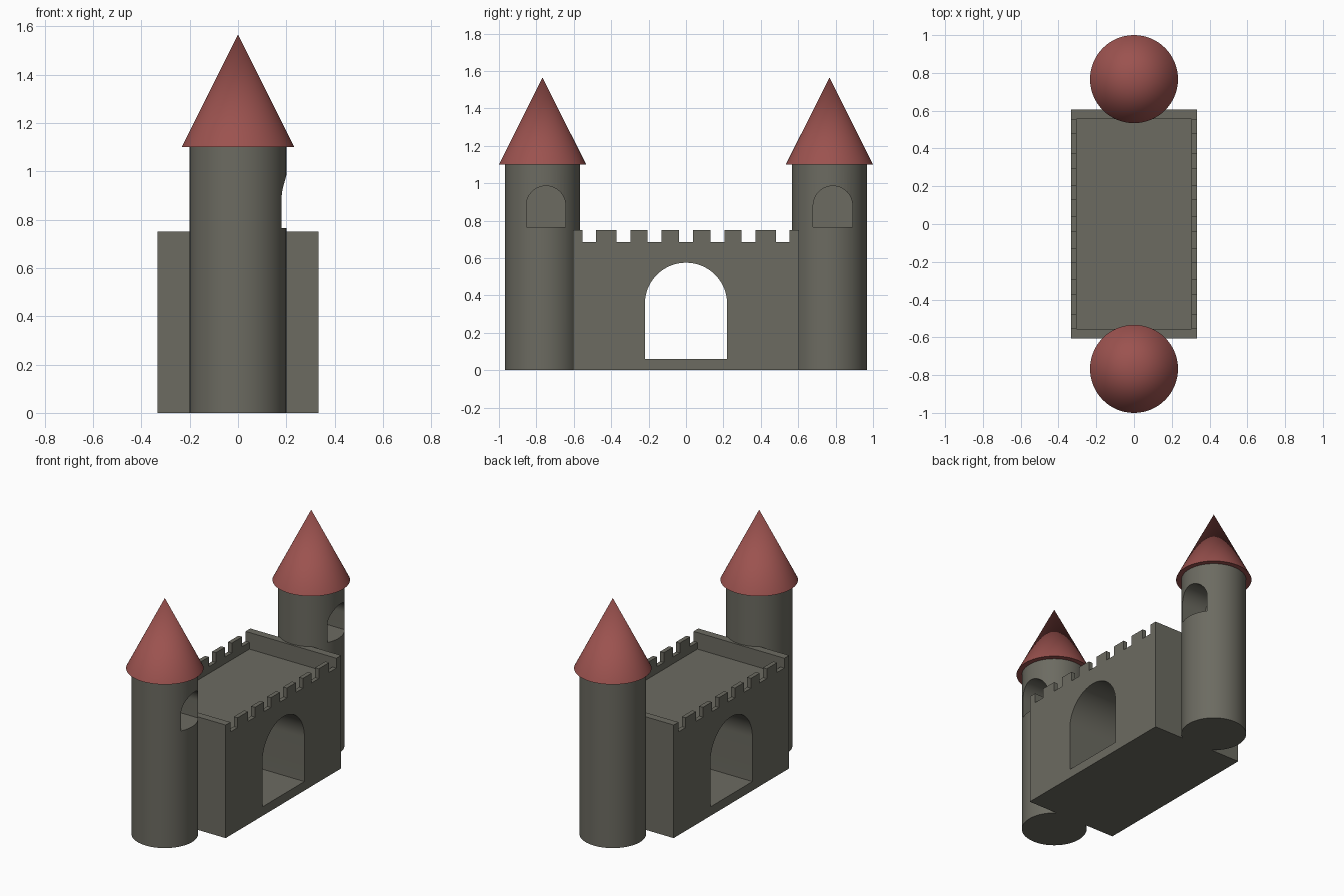
import bpy
import bmesh
from math import cos, sin, pi, radians
from mathutils import Matrix

cube = bpy.data.objects.get("Cube")
if cube:
    bpy.data.objects.remove(cube, do_unlink=True)


def make_material(name, rgb):
    mat = bpy.data.materials.new(name)
    mat.use_nodes = True
    mat.diffuse_color = (*rgb, 1)
    mat.node_tree.nodes["Principled BSDF"].inputs["Base Color"].default_value = (*rgb, 1)
    return mat


stone = make_material("grey_stone", (0.15, 0.147, 0.12))
tile = make_material("red_roof_tile", (0.33, 0.085, 0.078))


def make_object(name, bm, mat):
    bmesh.ops.recalc_face_normals(bm, faces=bm.faces)
    mesh = bpy.data.meshes.new(name)
    bm.to_mesh(mesh)
    bm.free()
    mesh.materials.append(mat)
    obj = bpy.data.objects.new(name, mesh)
    bpy.context.collection.objects.link(obj)
    return obj


def box(name, x, y, z, mat=stone):
    """Box from three (low, high) ranges."""
    bm = bmesh.new()
    bmesh.ops.create_cube(bm, size=1)
    for v in bm.verts:
        v.co = [r[0] if c < 0 else r[1] for c, r in zip(v.co, (x, y, z))]
    return make_object(name, bm, mat)


def cone(name, y, bottom_r, top_r, z, mat):
    """Round upright part, either a cylinder or a pointed cone."""
    bm = bmesh.new()
    bmesh.ops.create_cone(bm, cap_ends=True, segments=64, radius1=bottom_r, radius2=top_r,
                          depth=z[1] - z[0],
                          matrix=Matrix.Translation((0, y, (z[0] + z[1]) / 2)))
    bmesh.ops.remove_doubles(bm, verts=bm.verts, dist=1e-5)
    return make_object(name, bm, mat)


def arch(name, x, y, half, z_low, z_spring, steps=32):
    """Round-headed prism running along x."""
    outline = [(y + half, z_low)]
    outline += [(y + half * cos(pi * i / steps), z_spring + half * sin(pi * i / steps))
                for i in range(steps + 1)]
    outline.append((y - half, z_low))
    bm = bmesh.new()
    face = bm.faces.new([bm.verts.new((x[0], a, b)) for a, b in outline])
    new = bmesh.ops.extrude_face_region(bm, geom=[face])["geom"]
    for v in new:
        if isinstance(v, bmesh.types.BMVert):
            v.co.x = x[1]
    return make_object(name, bm, stone)


def cut(obj, cutter):
    """Subtract the cutter, then discard it."""
    cutter.hide_render = True
    mod = obj.modifiers.new("opening", "BOOLEAN")
    mod.operation = "DIFFERENCE"
    mod.solver = "EXACT"
    mod.object = cutter
    bpy.context.view_layer.objects.active = obj
    bpy.ops.object.modifier_apply(modifier=mod.name)
    bpy.data.objects.remove(cutter, do_unlink=True)


def smooth(obj):
    bpy.ops.object.select_all(action="DESELECT")
    obj.select_set(True)
    bpy.context.view_layer.objects.active = obj
    bpy.ops.object.shade_smooth_by_angle(angle=radians(30))


# Gatehouse block with sunken roof, crenels and through-gate
gatehouse = box("gatehouse", (-0.333, 0.333), (-0.605, 0.605), (0, 0.75))
cut(gatehouse, box("roof_recess", (-0.305, 0.305), (-0.555, 0.555), (0.64, 0.9)))
for centre in (0, 0.168, 0.334, 0.517):
    for y in {centre, -centre}:
        cut(gatehouse, box("crenel", (-0.4, 0.4), (y - 0.037, y + 0.037), (0.685, 0.9)))
cut(gatehouse, arch("gate_opening", (-0.5, 0.5), 0, 0.22, 0.06, 0.355))
smooth(gatehouse)

# Round towers with an arched window and a pointed roof
for side, y in (("front", -0.767), ("back", 0.767)):
    tower = cone(side + "_tower", y, 0.2, 0.2, (0, 1.1), stone)
    cut(tower, arch("window_opening", (0, 0.4), y + 0.018, 0.105, 0.765, 0.88))
    smooth(tower)
    smooth(cone(side + "_tower_roof", y, 0.233, 0, (1.1, 1.565), tile))
